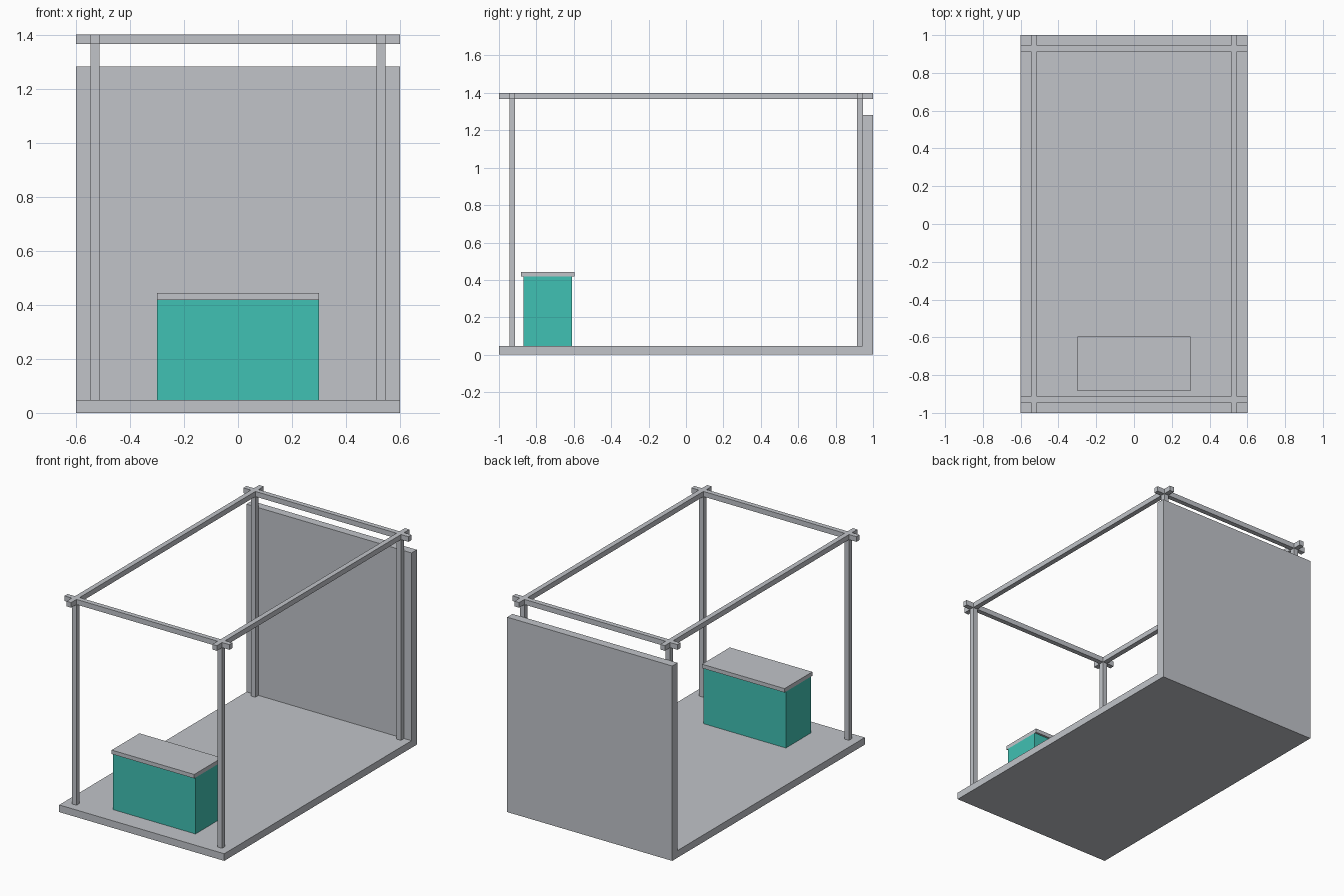
import bpy, bmesh
from mathutils import Vector

if "Cube" in bpy.data.objects:
    bpy.data.objects.remove(bpy.data.objects["Cube"])


def material(name, color):
    m = bpy.data.materials.new(name)
    m.diffuse_color = (*color, 1.0)
    m.use_nodes = True
    m.node_tree.nodes["Principled BSDF"].inputs["Base Color"].default_value = m.diffuse_color
    return m


GREY = material("light grey", (0.533, 0.552, 0.584))
TEAL = material("teal", (0.051, 0.533, 0.451))


def finish(name, bm, mat):
    """Turn a bmesh into a named object of one colour."""
    bmesh.ops.recalc_face_normals(bm, faces=bm.faces[:])
    mesh = bpy.data.meshes.new(name)
    bm.to_mesh(mesh)
    bm.free()
    mesh.materials.append(mat)
    obj = bpy.data.objects.new(name, mesh)
    bpy.context.collection.objects.link(obj)
    return obj


def box(name, lo, hi, mat):
    lo, hi = Vector(lo), Vector(hi)
    bm = bmesh.new()
    bmesh.ops.create_cube(bm, size=1)
    for v in bm.verts:
        v.co = (lo + hi) / 2 + v.co * (hi - lo)
    finish(name, bm, mat)


def move_extruded(bm, result, vec):
    verts = {e for e in result if isinstance(e, bmesh.types.BMVert)}
    bmesh.ops.translate(bm, verts=list(verts), vec=vec)


FLOOR_Z, WALL_Z = 0.047, 1.281
BEAM_Z, TOP_Z = 1.366, 1.4

# Floor slab and back wall: one L-shaped profile extruded across the width
profile = [(-1, 0), (1, 0), (1, WALL_Z), (0.945, WALL_Z), (0.945, FLOOR_Z), (-1, FLOOR_Z)]
bm = bmesh.new()
side = bm.faces.new([bm.verts.new((-0.6, y, z)) for y, z in profile])
ext = bmesh.ops.extrude_face_region(bm, geom=[side], use_keep_orig=True)["geom"]
move_extruded(bm, ext, (1.2, 0, 0))
finish("floor_and_back_wall", bm, GREY)

# Overhead frame: four crossing beams laid out on a plan grid
xs = [-0.6, -0.546, -0.513, 0.513, 0.546, 0.6]
ys = [-1, -0.945, -0.913, 0.913, 0.945, 1]
bm = bmesh.new()
grid = [[bm.verts.new((x, y, BEAM_Z)) for y in ys] for x in xs]
cells, joints = [], []
for i in range(5):
    for j in range(5):
        if i in (1, 3) or j in (1, 3):
            f = bm.faces.new((grid[i][j], grid[i + 1][j], grid[i + 1][j + 1], grid[i][j + 1]))
            cells.append(f)
            if i in (1, 3) and j in (1, 3):
                joints.append(f)
bmesh.ops.delete(bm, geom=[v for v in bm.verts if not v.link_faces], context='VERTS')
ext = bmesh.ops.extrude_face_region(bm, geom=cells, use_keep_orig=True)["geom"]
move_extruded(bm, ext, (0, 0, TOP_Z - BEAM_Z))

# Corner posts: the four beam joints pulled down to the floor
posts = bmesh.ops.extrude_discrete_faces(bm, faces=joints)["faces"]
for f in posts:
    for v in f.verts:
        v.co.z = FLOOR_Z
finish("frame_and_posts", bm, GREY)

# Counter with a top that overhangs front and back
box("counter_body", (-0.3, -0.87, FLOOR_Z), (0.3, -0.609, 0.417), TEAL)
box("counter_top", (-0.3, -0.883, 0.417), (0.3, -0.595, 0.443), GREY)
